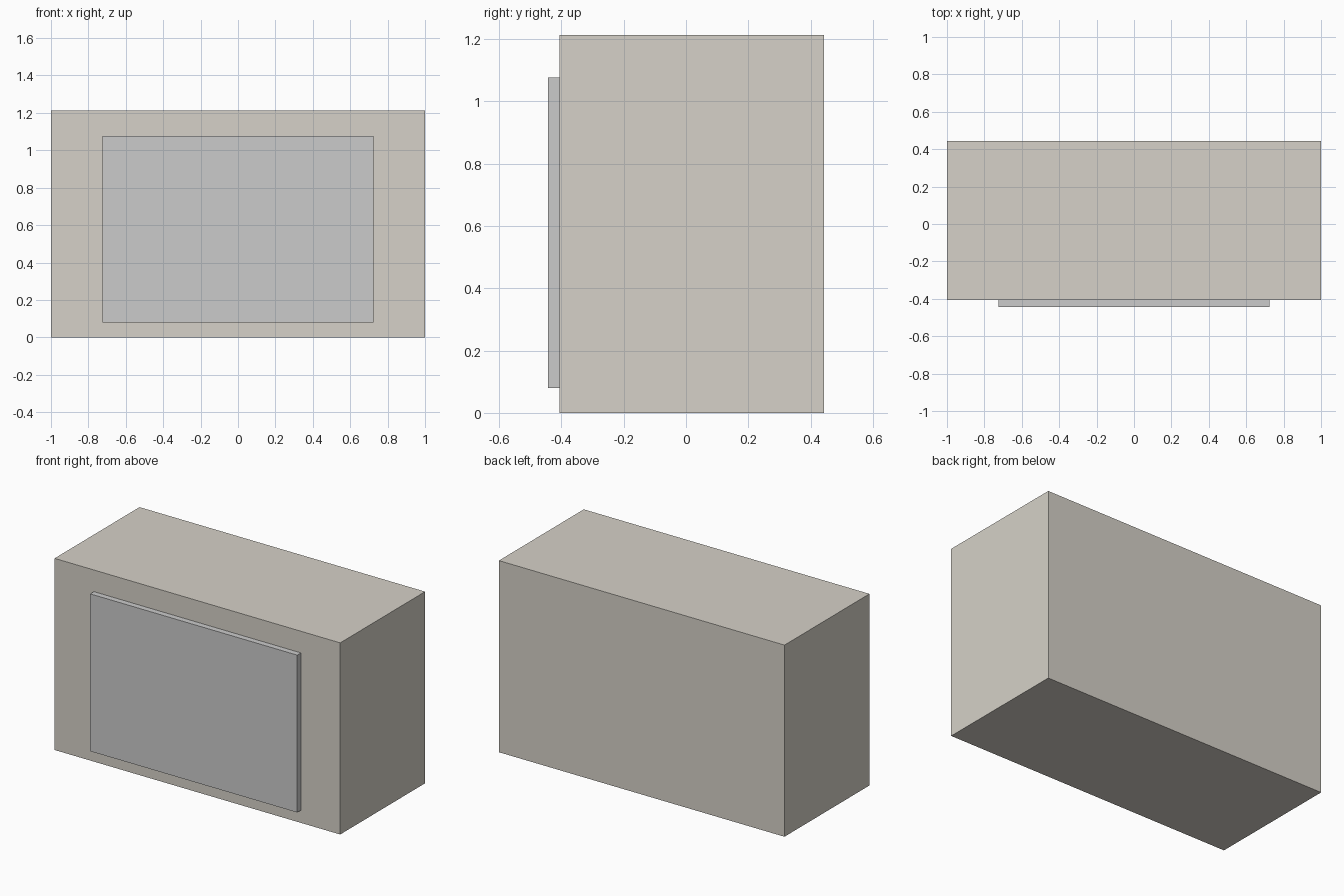
import bpy
from mathutils import Vector

if "Cube" in bpy.data.objects:
    bpy.data.objects.remove(bpy.data.objects["Cube"])


def material(name, color):
    mat = bpy.data.materials.new(name)
    mat.diffuse_color = (*color, 1)
    mat.use_nodes = True
    mat.node_tree.nodes["Principled BSDF"].inputs["Base Color"].default_value = mat.diffuse_color
    return mat


def box(name, low, high, mat=None):
    low, high = Vector(low), Vector(high)
    bpy.ops.mesh.primitive_cube_add(size=1, location=(low + high) / 2)
    obj = bpy.context.object
    obj.name = name
    obj.scale = high - low
    bpy.ops.object.transform_apply(location=False, rotation=False, scale=True)
    if mat:
        obj.data.materials.append(mat)
    return obj


FRONT, FACE, BACK = -0.443, -0.406, 0.443

# Main off-white block
box("body", (-1, FACE, 0), (1, BACK, 1.213),
    material("warm_white", (0.67, 0.64, 0.58)))

# Shallow grey panel on the front
box("front_panel", (-0.725, FRONT, 0.08), (0.725, FACE, 1.076))

# Dark central insert, practically flush with the panel
box("panel_insert", (-0.515, FRONT + 0.0002, 0.0802), (0.515, FACE, 1.0758),
    material("dark_grey", (0.14, 0.145, 0.16)))
